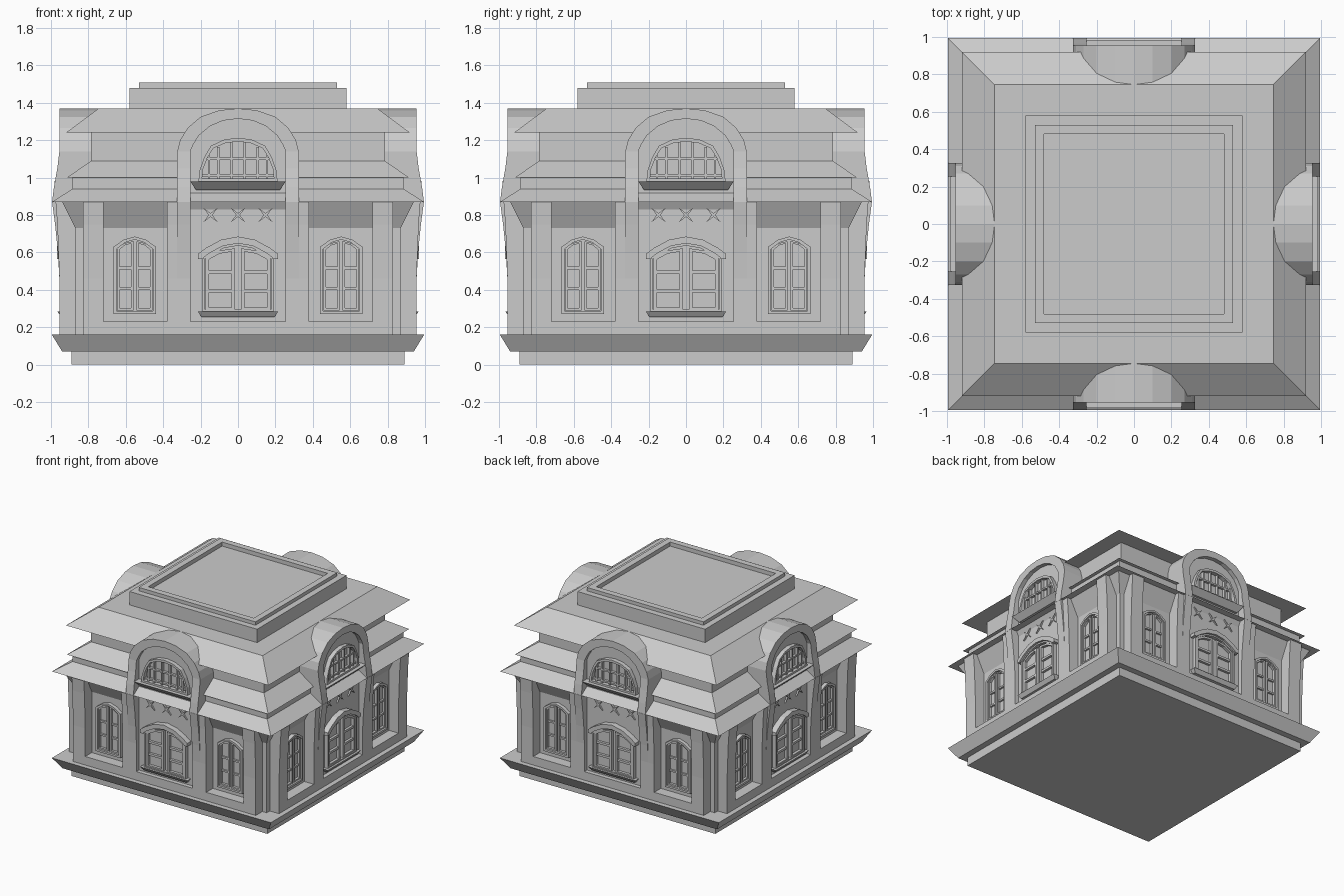
import bpy, bmesh, math
from mathutils import Matrix

if "Cube" in bpy.data.objects:
    bpy.data.objects.remove(bpy.data.objects["Cube"])


def loft(sections, closed=False):
    """Solid through equal-sized point rings; returns (verts, faces)."""
    n, m = len(sections[0]), len(sections)
    verts = [p for s in sections for p in s]
    faces = []
    for i in range(m if closed else m - 1):
        a, b = i * n, ((i + 1) % m) * n
        faces += [(a + k, a + (k + 1) % n, b + (k + 1) % n, b + k) for k in range(n)]
    if not closed:
        faces += [tuple(range(n)), tuple(range((m - 1) * n, m * n))]
    return verts, faces


def prism(pts, front, back):
    """Front-facing outline (x, z) pushed from depth back out to front."""
    return loft([[(x, -front, z) for x, z in pts], [(x, -back, z) for x, z in pts]])


def box(x0, x1, z0, z1, front, back):
    return prism([(x0, z0), (x1, z0), (x1, z1), (x0, z1)], front, back)


def frame(outer, inner, front, back, closed=True):
    """Border band between two matching outlines."""
    return loft([[(a, -front, b), (c, -front, d), (c, -back, d), (a, -back, b)]
                 for (a, b), (c, d) in zip(outer, inner)], closed)


def column(x0, x1, profile, back):
    """Post whose front follows a (depth, z) profile."""
    side = profile + [(back, profile[-1][1]), (back, profile[0][1])]
    return loft([[(x, -d, z) for d, z in side] for x in (x0, x1)])


def sill(w_low, w_top, z0, z1, d_low, d_top, back):
    return loft([[(-w, -d, z), (w, -d, z), (w, -back, z), (-w, -back, z)]
                 for w, d, z in ((w_low, d_low, z0), (w_top, d_top, z1))])


def sym(half):
    """Complete a right-hand outline (bottom to apex on x = 0) on the left."""
    return half + [(-x, z) for x, z in reversed(half) if x > 1e-6]


def inset(pts, d):
    """Shrink an outline by about d on every side."""
    xs, zs = [p[0] for p in pts], [p[1] for p in pts]
    cx, cz = (min(xs) + max(xs)) / 2, (min(zs) + max(zs)) / 2
    fx = 1 - 2 * d / (max(xs) - min(xs))
    fz = 1 - 2 * d / (max(zs) - min(zs))
    return [(cx + (x - cx) * fx, cz + (z - cz) * fz) for x, z in pts]


def shift(pts, dx):
    return [(x + dx, z) for x, z in pts]


def build(name, solids, mirror=False, sides=4):
    """One object holding the solids on every side of the building."""
    bm = bmesh.new()
    for r in range(sides):
        rot = Matrix.Rotation(r * math.pi / 2, 4, 'Z')
        for flip in ((1, -1) if mirror else (1,)):
            mat = rot @ Matrix.Diagonal((flip, 1, 1, 1))
            for verts, faces in solids:
                vs = [bm.verts.new(v) for v in verts]
                for f in faces:
                    bm.faces.new([vs[i] for i in f])
                bmesh.ops.transform(bm, matrix=mat, verts=vs)
    bmesh.ops.recalc_face_normals(bm, faces=bm.faces)
    mesh = bpy.data.meshes.new(name)
    bm.to_mesh(mesh)
    bm.free()
    bpy.context.collection.objects.link(bpy.data.objects.new(name, mesh))


# Square body: plinth, walls, roof tiers and roof platform, as (half width, z)
def squares(profile):
    return loft([[(-h, -h, z), (h, -h, z), (h, h, z), (-h, h, z)] for h, z in profile])


build("plinth", [squares([(.89, 0), (.89, .07), (.94, .07), (.995, .16), (.8, .16)])], sides=1)
build("walls", [squares([(.87, .16), (.87, .73), (.94, .87)])], sides=1)
build("roof_tiers", [squares([
    (.94, .87), (.995, .87), (.885, .94), (.885, 1.0), (.915, 1.0), (.785, 1.09),
    (.785, 1.24), (.92, 1.24), (.745, 1.37), (.5, 1.37)])], sides=1)
build("roof_platform", [squares([
    (.58, 1.37), (.58, 1.48), (.53, 1.48), (.53, 1.508), (.48, 1.508), (.48, 1.475)])], sides=1)

# Pilasters, bay piers and the low wall below the windows
flare = [(.955, .16), (.955, .46), (.96, .6), (.966, .75), (.975, .87)]
build("pilaster", [column(.72, .83, flare, .8)], mirror=True)
build("bay_pier", [column(.255, .38, flare, .8)], mirror=True)
build("window_apron", [box(.38, .72, .16, .23, .955, .8)], mirror=True)
build("bay_apron", [box(-.255, .255, .16, .23, .955, .8)])

# Arched dormer bay: border bulging at eave height, running back into the roof
legs = [(.955, .46), (.963, .6), (.978, .75), (.994, .87), (.984, .95), (.966, 1.05), (.955, 1.14)]
arch_out = [(.31, 1.2), (.27, 1.265), (.2, 1.325), (.1, 1.36), (0, 1.37)]
arch_in = [(.24, 1.175), (.21, 1.225), (.15, 1.275), (.08, 1.305), (0, 1.315)]
outer = sym([(.325, z) for d, z in legs] + arch_out)
inner = sym([(.255, z) for d, z in legs] + arch_in)
half_depth = [d for d, z in legs] + [.955] * 5
depth = half_depth + half_depth[-2::-1]
build("dormer_surround", [loft([
    [(a, -y, b), (c, -y, d), (c, -.74, d), (a, -.74, b)]
    for (a, b), (c, d), y in zip(outer, inner, depth)])])
build("bay_panel", [prism(sym([(.255, .2), (.255, 1.14)] + arch_in), .92, .75)])

# Side windows: arched frame, paired casements and glazing bars
side_arch = shift(sym([(.113, .27), (.113, .63), (.06, .668), (0, .685)]), .552)
leaf = [(.458, .29), (.544, .29), (.544, .66), (.5, .65), (.458, .625)]
leaf_r = [(1.104 - x, z) for x, z in leaf]
build("side_window_frame", [frame(side_arch, inset(side_arch, .016), .9, .86)], mirror=True)
build("side_window_casement",
      [frame(p, inset(p, .012), .89, .86) for p in (leaf, leaf_r)] +
      [box(x, x + .085, z, z + .014, .885, .86) for x in (.458, .56) for z in (.4, .51)],
      mirror=True)

# Central lower window: hood, jambs, casements and sloped sill
build("centre_window_hood", [frame(
    sym([(.215, .565), (.215, .592), (.17, .625), (.09, .668), (0, .685)]),
    sym([(.185, .565), (.185, .572), (.15, .598), (.08, .635), (0, .648)]),
    .967, .9, closed=False)])
opening = sym([(.19, .28), (.19, .575), (.15, .6), (.08, .637), (0, .65)])
build("centre_window_frame", [frame(opening, inset(opening, .014), .95, .91)])
door = [(.017, .287), (.174, .287), (.174, .575), (.1, .61), (.017, .622)]
build("centre_window_casement", [frame(door, inset(door, .018), .943, .91)] +
      [box(.02, .17, z, z + .018, .94, .91) for z in (.385, .485)], mirror=True)
build("centre_window_sill", [sill(.195, .215, .255, .285, .945, .967, .9)])

# Row of small star crosses above the central window
star = []
for k in range(8):
    a, r = math.pi / 4 * (k + 1), (.055, .01)[k % 2]
    star.append((r * math.cos(a), .8 + r * math.sin(a)))
build("cross_ornament", [prism(shift(star, dx), .932, .91) for dx in (-.147, 0, .147)])

# Upper fan window: arched frame, glazing bars and sloped sill
fan = sym([(.212, .975), (.205, 1.04), (.18, 1.11), (.145, 1.17), (.075, 1.203), (0, 1.213)])
build("upper_window_frame", [frame(fan, inset(fan, .02), .955, .91)])
tops = {.035: 1.19, .105: 1.165, .155: 1.12}
build("upper_window_bars",
      [box(x - .006, x + .006, .98, z, .944, .91) for x, z in tops.items()] +
      [box(0, .19, 1.005, 1.018, .94, .91), box(0, .165, 1.095, 1.108, .94, .91)], mirror=True)
build("upper_window_sill", [sill(.225, .255, .935, .98, .94, .985, .9)])
